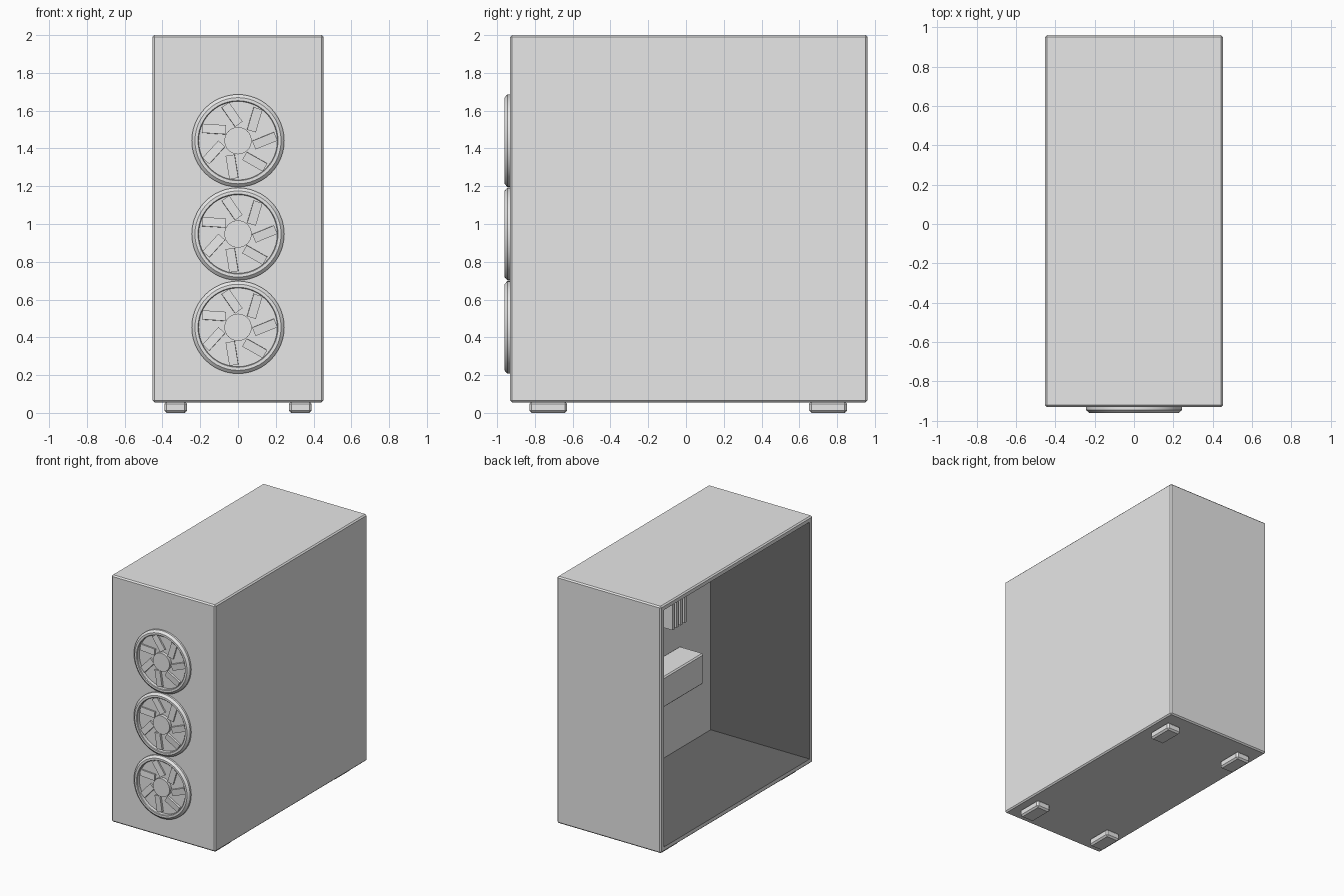
import bpy, bmesh, math
from mathutils import Matrix, Vector

old = bpy.data.objects.get("Cube")
if old:
    bpy.data.objects.remove(old, do_unlink=True)


def material(name, value):
    mat = bpy.data.materials.new(name)
    mat.use_nodes = True
    mat.diffuse_color = (value, value, value, 1)
    mat.node_tree.nodes["Principled BSDF"].inputs["Base Color"].default_value = (value, value, value, 1)
    return mat


light_grey = material("light_grey", 0.8)
dark_grey = material("dark_grey", 0.145)


def finish(bm, name, mats=(light_grey,), smooth=False):
    mesh = bpy.data.meshes.new(name)
    bm.to_mesh(mesh)
    bm.free()
    for mat in mats:
        mesh.materials.append(mat)
    obj = bpy.data.objects.new(name, mesh)
    bpy.context.collection.objects.link(obj)
    if smooth:
        bpy.ops.object.select_all(action="DESELECT")
        obj.select_set(True)
        bpy.context.view_layer.objects.active = obj
        bpy.ops.object.shade_smooth_by_angle(angle=math.radians(30))
    return obj


def box_mesh(low, high, bevel=0.0):
    bm = bmesh.new()
    low, high = Vector(low), Vector(high)
    bmesh.ops.create_cube(bm, size=1, matrix=Matrix.Translation((low + high) / 2)
                          @ Matrix.Diagonal((*(high - low), 1)))
    if bevel:
        bmesh.ops.bevel(bm, geom=bm.edges[:], offset=bevel, segments=1, affect="EDGES")
    bmesh.ops.recalc_face_normals(bm, faces=bm.faces[:])
    return bm


def box(name, low, high, bevel=0.0):
    return finish(box_mesh(low, high, bevel), name)


# Case shell: bevelled box, hollowed from its open side
bm = box_mesh((-0.453, -0.931, 0.056), (0.453, 0.961, 2.0), 0.01)
side = min(bm.faces, key=lambda f: f.calc_center_median().x)
bmesh.ops.inset_region(bm, faces=[side], thickness=0.04)
hollow = bmesh.ops.extrude_face_region(bm, geom=[side])["geom"]
inner = [v for v in hollow if isinstance(v, bmesh.types.BMVert)]
bmesh.ops.translate(bm, vec=(0.863, 0, 0), verts=inner)
if side.is_valid:
    bmesh.ops.delete(bm, geom=[side], context="FACES_ONLY")
bmesh.ops.recalc_face_normals(bm, faces=bm.faces[:])
# The four walls around the cavity are dark, the mounting wall stays light
for face in {f for v in inner for f in v.link_faces}:
    face.material_index = 0 if abs(face.normal.x) > 0.5 else 1
finish(bm, "case_shell", (light_grey, dark_grey))

# Feet
for sx, side_name in ((-1, "right"), (1, "left")):
    for y, end in ((-0.729, "front"), (0.752, "back")):
        x = sx * 0.33
        box(f"{end}_{side_name}_foot", (x - 0.06, y - 0.1, 0), (x + 0.06, y + 0.1, 0.06), 0.012)


# Front fans: chamfered ring, hub and seven swept blades
def fan(name, z):
    centre = Matrix.Translation((0, 0, z))
    bm = bmesh.new()
    profile = [(0.245, -0.93), (0.245, -0.946), (0.228, -0.961), (0.212, -0.961), (0.208, -0.957), (0.208, -0.93)]
    verts = [bm.verts.new((r, y, 0)) for r, y in profile]
    edges = [bm.edges.new((a, b)) for a, b in zip(verts, verts[1:])]
    bmesh.ops.spin(bm, geom=verts + edges, axis=(0, 1, 0), cent=(0, 0, 0),
                   angle=math.tau, steps=48, use_merge=True)
    bmesh.ops.remove_doubles(bm, verts=bm.verts[:], dist=0.0001)
    bmesh.ops.transform(bm, matrix=centre, verts=bm.verts[:])
    bmesh.ops.recalc_face_normals(bm, faces=bm.faces[:])
    finish(bm, name + "_ring", smooth=True)

    bm = bmesh.new()
    bmesh.ops.create_cone(bm, cap_ends=True, segments=32, radius1=0.072, radius2=0.072, depth=0.026,
                          matrix=centre @ Matrix.Translation((0, -0.942, 0)) @ Matrix.Rotation(math.pi / 2, 4, "X"))
    finish(bm, name + "_hub", smooth=True)

    bm = bmesh.new()
    for i in range(7):
        place = (centre @ Matrix.Rotation(-math.tau * i / 7, 4, "Y")
                 @ Matrix.Translation((0.142, -0.938, 0))
                 @ Matrix.Rotation(math.radians(-22), 4, "Y")
                 @ Matrix.Rotation(math.radians(4), 4, "X"))
        bmesh.ops.create_cube(bm, size=1, matrix=place @ Matrix.Diagonal((0.125, 0.016, 0.048, 1)))
    finish(bm, name + "_blades")


for i, label in enumerate(("lower", "middle", "upper")):
    fan(label + "_fan", 0.453 + 0.494 * i)

# Components on the mounting wall
box("main_board", (0.395, -0.28, 0.4), (0.415, 0.8, 1.75))
box("graphics_card", (0.2, -0.51, 0.66), (0.413, 0.75, 0.9), 0.01)
box("processor_cooler", (0.22, 0.08, 1.22), (0.4, 0.42, 1.56), 0.01)
for i in range(4):
    y = -0.28 + 0.05 * i
    box(f"memory_stick_{i + 1}", (0.2, y - 0.012, 1.23), (0.4, y + 0.012, 1.65))
